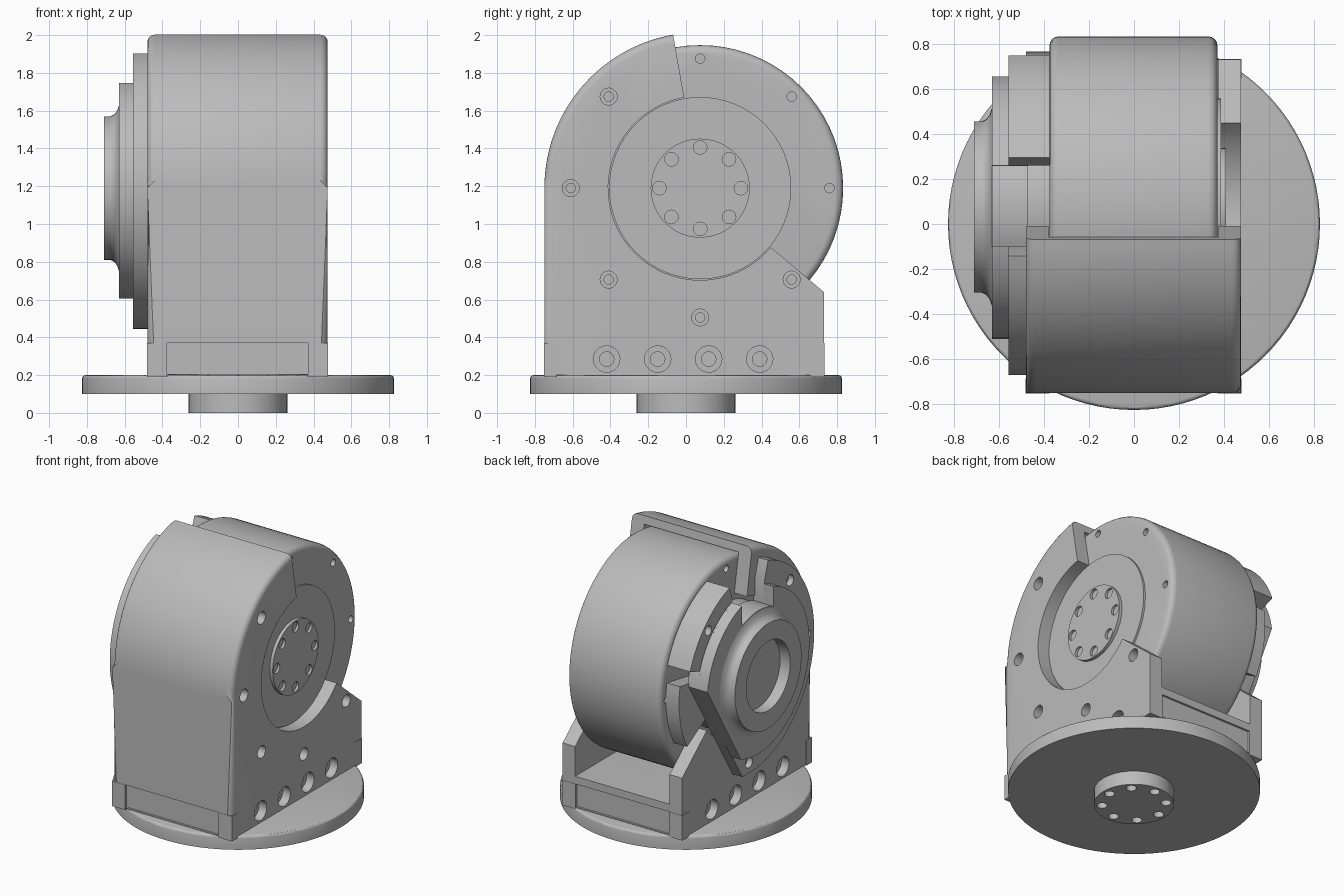
import bpy, bmesh, math
from mathutils import Matrix, Vector

if "Cube" in bpy.data.objects:
    bpy.data.objects.remove(bpy.data.objects["Cube"])

CY, CZ = 0.075, 1.19            # drum axis, parallel to x

grey = bpy.data.materials.new("cast_grey")
grey.use_nodes = True
colour = (0.5, 0.5, 0.5, 1)
grey.diffuse_color = colour
grey.node_tree.nodes["Principled BSDF"].inputs["Base Color"].default_value = colour


def polar(r, deg):
    a = math.radians(deg)
    return (CY + r * math.cos(a), CZ + r * math.sin(a))


def arc(r, start, end, steps=32):
    return [polar(r, start + (end - start) * i / steps) for i in range(steps + 1)]


def make(name, bm):
    bmesh.ops.recalc_face_normals(bm, faces=bm.faces)
    mesh = bpy.data.meshes.new(name)
    bm.to_mesh(mesh)
    bm.free()
    ob = bpy.data.objects.new(name, mesh)
    bpy.context.collection.objects.link(ob)
    mesh.materials.append(grey)
    return ob


def extrude(name, profile, x0, x1, bevel_rule=None, width=0.04):
    """Extrude a y-z outline along x, rounding the end edges chosen by a rule."""
    bm = bmesh.new()
    face = bm.faces.new([bm.verts.new((x0, y, z)) for y, z in profile])
    out = bmesh.ops.extrude_face_region(bm, geom=[face])
    for v in out["geom"]:
        if isinstance(v, bmesh.types.BMVert):
            v.co.x = x1
    if bevel_rule:
        edges = [e for e in bm.edges if abs(e.verts[0].co.x - e.verts[1].co.x) < 1e-4
                 and all(bevel_rule(v.co) for v in e.verts)]
        bmesh.ops.bevel(bm, geom=edges, offset=width, segments=4, profile=0.5,
                        affect='EDGES', clamp_overlap=True)
    return make(name, bm)


def disc(name, r, x0, x1, y=CY, z=CZ, steps=64, bevel=0):
    ring = [(y + r * math.cos(math.tau * i / steps), z + r * math.sin(math.tau * i / steps))
            for i in range(steps)]
    return extrude(name, ring, x0, x1, (lambda c: True) if bevel else None, bevel)


def box(name, x0, x1, y0, y1, z0, z1):
    return extrude(name, [(y0, z0), (y1, z0), (y1, z1), (y0, z1)], x0, x1)


def upright(name, r, z0, z1, x=0, y=0, steps=96):
    bm = bmesh.new()
    bmesh.ops.create_cone(bm, cap_ends=True, segments=steps, radius1=r, radius2=r,
                          depth=z1 - z0, matrix=Matrix.Translation((x, y, (z0 + z1) / 2)))
    return make(name, bm)


def cut(ob, cutters):
    for c in cutters:
        mod = ob.modifiers.new("cut", 'BOOLEAN')
        mod.operation, mod.solver, mod.object = 'DIFFERENCE', 'EXACT', c
        bpy.context.view_layer.objects.active = ob
        bpy.ops.object.modifier_apply(modifier=mod.name)
        bpy.data.objects.remove(c)


def screw_hole(y, z, r, x, side, depth=0.06):
    """Counterbored hole entering a face at x from the given side."""
    return [disc("cutter", r, x + side * 0.02, x - side * depth, y, z, 20),
            disc("cutter", r * 0.55, x + side * 0.01, x - side * depth * 1.5, y, z, 16)]


# Housing: two cheeks and a curved front wall
outline = [(-0.75, 0.2), (0.73, 0.2), (0.73, 0.64)]
outline += arc(0.487, -40, -260, 48) + arc(0.825, 100, 180, 28)
housing = extrude("housing", outline, -0.48, 0.475,
                  lambda c: c.y < -0.06 and c.z > 0.19
                  and (c.y < -0.74 or math.hypot(c.y - CY, c.z - CZ) > 0.8))
cutters = [disc("cutter", 0.768, -0.38, 0.375),
           box("cutter", -0.38, 0.375, CY, 0.9, 0.425, 1.2)]
for y0, y1 in ((-0.8, -0.735), (0.715, 0.8)):
    cutters.append(box("cutter", -0.375, 0.37, y0, y1, 0.205, 0.37))
for i in range(4):
    for x, side in ((0.475, 1), (-0.48, -1)):
        cutters += screw_hole(-0.42 + 0.27 * i, 0.285, 0.07, x, side)
for deg in (135, 180, 225, 270, 315):
    cutters += screw_hole(*polar(0.685, deg), 0.045, 0.475, 1)
cut(housing, cutters)

# Square corner posts at the foot of the housing
for x0, x1 in ((-0.482, -0.375), (0.37, 0.477)):
    for y0, y1 in ((-0.752, -0.685), (0.645, 0.732)):
        box("corner_post", x0, x1, y0, y1, 0.19, 0.37)

# Rotating drum
drum = disc("drum", 0.757, -0.375, 0.37, steps=72, bevel=0.04)
holes = []
for deg in (0, 45, 90):
    for x, side in ((0.37, 1), (-0.375, -1)):
        holes.append(disc("cutter", 0.025, x + side * 0.02, x - side * 0.06,
                          *polar(0.685, deg), 16))
cut(drum, holes)
disc("drum_face", 0.482, 0.36, 0.385)
flange = disc("output_flange", 0.262, 0.38, 0.408, steps=48)
cut(flange, [disc("cutter", 0.036, 0.39, 0.43, *polar(0.216, 45 * i), 20) for i in range(8)])

# Side cover with a slanted flat, plus the stepped bearing disc
cover_outline = arc(0.745, 107, 276, 48) + arc(0.585, 8, 107, 28)
cover = extrude("side_cover", cover_outline, -0.556, -0.47)
bearing = extrude("bearing_disc", arc(0.585, 8, 290, 72), -0.63, -0.55)


def notch():
    return extrude("cutter", [(-0.1, 1.9)] + arc(0.45, 113, 66, 12) + [(0.26, 1.9)], -0.7, -0.4)


cut(bearing, [notch()])
cover_holes = [notch()]
for deg in (135, 180, 225, 270):
    cover_holes += screw_hole(*polar(0.665, deg), 0.04, -0.556, -1, 0.04)
cut(cover, cover_holes)
disc("neck", 0.44, -0.56, -0.36)

# Hub with flared root and blind bore, revolved around the drum axis
hub_profile = [(-0.58, 0), (-0.61, 0.44), (-0.63, 0.44), (-0.64, 0.41), (-0.655, 0.39),
               (-0.675, 0.38), (-0.71, 0.38), (-0.71, 0.25), (-0.6, 0.25), (-0.6, 0)]
bm = bmesh.new()
vs = [bm.verts.new((x, CY, CZ + r)) for x, r in hub_profile]
es = [bm.edges.new(p) for p in zip(vs, vs[1:])]
bmesh.ops.spin(bm, geom=vs + es, cent=(0, CY, CZ), axis=(1, 0, 0), angle=math.tau, steps=64)
bmesh.ops.remove_doubles(bm, verts=bm.verts, dist=1e-4)
make("hub", bm)

# Stop blocks carried by the drum
upper = extrude("upper_stop_block", arc(0.715, 20, 72, 10) + arc(0.6, 72, 20, 10), -0.556, -0.36)
cut(upper, screw_hole(*polar(0.655, 45), 0.035, -0.556, -1))
extrude("lower_stop_block", arc(0.69, -30, 10, 8) + arc(0.44, 10, -30, 8), -0.48, -0.36)

# Round base with a drilled plug beneath
base = upright("base_plate", 0.825, 0.1, 0.2)
bm = bmesh.new()
bm.from_mesh(base.data)
rim = [e for e in bm.edges if all(v.co.z > 0.19 for v in e.verts)]
bmesh.ops.bevel(bm, geom=rim, offset=0.018, segments=3, profile=0.5, affect='EDGES')
bm.to_mesh(base.data)
bm.free()
plug = upright("base_plug", 0.262, 0, 0.11, steps=48)
cut(plug, [upright("cutter", 0.034, -0.02, 0.06, 0.21 * math.cos(math.pi * i / 4),
                   0.21 * math.sin(math.pi * i / 4), 20) for i in range(8)])

# Smooth the curved faces, keep hard edges
bpy.ops.object.select_all(action='DESELECT')
for ob in bpy.context.scene.objects:
    if ob.type == 'MESH':
        ob.select_set(True)
        bpy.context.view_layer.objects.active = ob
bpy.ops.object.shade_smooth_by_angle(angle=math.radians(30))
